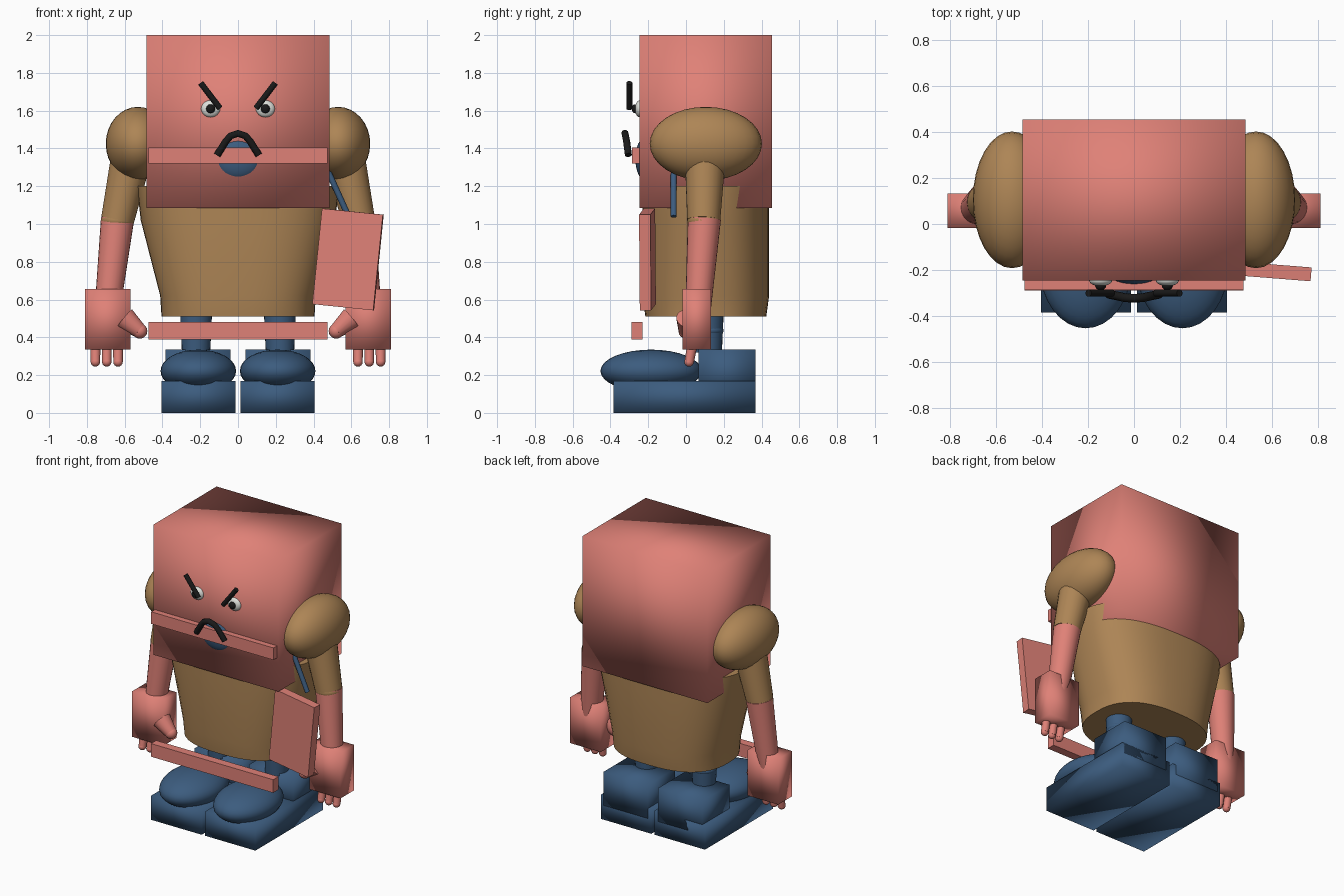
import bpy, bmesh, math
from mathutils import Vector, Matrix, Euler

if "Cube" in bpy.data.objects:
    bpy.data.objects.remove(bpy.data.objects["Cube"])


def material(name, rgb):
    m = bpy.data.materials.new(name)
    m.diffuse_color = (*rgb, 1)
    m.use_nodes = True
    m.node_tree.nodes["Principled BSDF"].inputs["Base Color"].default_value = m.diffuse_color
    return m


SALMON = material("salmon", (0.74, 0.22, 0.185))
BROWN = material("tan_brown", (0.42, 0.235, 0.092))
BLUE = material("denim_blue", (0.045, 0.107, 0.21))
WHITE = material("eye_white", (0.72, 0.74, 0.70))
BLACK = material("black", (0.010, 0.010, 0.010))


def finish(bm, name, mat, smooth=True):
    bmesh.ops.recalc_face_normals(bm, faces=bm.faces)
    for f in bm.faces:
        f.smooth = smooth
    me = bpy.data.meshes.new(name)
    bm.to_mesh(me)
    bm.free()
    me.materials.append(mat)
    ob = bpy.data.objects.new(name, me)
    bpy.context.collection.objects.link(ob)
    return ob


def box(name, mat, lo, hi, smooth=True, rot=(0, 0, 0)):
    lo, hi = Vector(lo), Vector(hi)
    bm = bmesh.new()
    bmesh.ops.create_cube(bm, size=1)
    bmesh.ops.transform(bm, verts=bm.verts, matrix=Matrix.LocRotScale(
        (lo + hi) / 2, Euler(rot), hi - lo))
    return finish(bm, name, mat, smooth)


def ball(name, mat, c, r, seg=32):
    bm = bmesh.new()
    bmesh.ops.create_uvsphere(bm, u_segments=seg, v_segments=seg // 2, radius=1)
    bmesh.ops.transform(bm, verts=bm.verts,
                        matrix=Matrix.LocRotScale(c, None, r))
    return finish(bm, name, mat)


def rod(name, mat, a, b, r1, r2, seg=24):
    a, b = Vector(a), Vector(b)
    bm = bmesh.new()
    bmesh.ops.create_cone(bm, cap_ends=True, segments=seg, radius1=r1,
                          radius2=r2, depth=(b - a).length)
    turn = (b - a).to_track_quat('Z', 'Y')
    bmesh.ops.transform(bm, verts=bm.verts, matrix=Matrix.LocRotScale(
        (a + b) / 2, turn, None))
    ob = finish(bm, name, mat)
    for p in ob.data.polygons:
        p.use_smooth = len(p.vertices) == 4
    return ob


def loft(name, mat, rings, cy, power, seg=48):
    """Stack of rounded-oval rings given as (z, half width, half depth)."""
    bm = bmesh.new()
    loops = []
    for z, rx, ry in rings:
        loop = []
        for i in range(seg):
            t = 2 * math.pi * i / seg
            c, s = math.cos(t), math.sin(t)
            x = math.copysign(abs(c) ** (2 / power), c) * rx
            y = math.copysign(abs(s) ** (2 / power), s) * ry
            loop.append(bm.verts.new((x, cy + y, z)))
        loops.append(loop)
    for lo, hi in zip(loops, loops[1:]):
        for i in range(seg):
            j = (i + 1) % seg
            bm.faces.new((lo[i], lo[j], hi[j], hi[i]))
    bm.faces.new(loops[0])
    bm.faces.new(loops[-1])
    ob = finish(bm, name, mat)
    for p in ob.data.polygons:
        p.use_smooth = len(p.vertices) == 4
    return ob


# Head and torso
box("head", SALMON, (-0.485, -0.245, 1.085), (0.485, 0.455, 2.0))
loft("torso", BROWN, [(0.51, 0.405, 0.32), (0.62, 0.412, 0.335),
                      (1.02, 0.515, 0.335), (1.2, 0.535, 0.335)], 0.105, 2.5)

# Face
box("lip_bar", SALMON, (-0.475, -0.285, 1.32), (0.475, -0.235, 1.405), False)
ball("lower_lip", BLUE, (0, -0.22, 1.345), (0.125, 0.048, 0.11))
curve = bpy.data.curves.new("frown", 'CURVE')
curve.dimensions = '3D'
curve.bevel_depth = 0.019
curve.bevel_resolution = 3
curve.use_fill_caps = True
path = [(-0.11, -0.305, 1.365), (-0.066, -0.314, 1.435), (-0.04, -0.32, 1.466),
        (0, -0.323, 1.48), (0.04, -0.32, 1.466), (0.066, -0.314, 1.435),
        (0.11, -0.305, 1.365)]
spline = curve.splines.new('POLY')
spline.points.add(len(path) - 1)
for pt, co in zip(spline.points, path):
    pt.co = (*co, 1)
curve.materials.append(BLACK)
bpy.context.collection.objects.link(bpy.data.objects.new("frown", curve))

# Items in front: low bar, tilted board and its strap
box("low_bar", SALMON, (-0.475, -0.288, 0.388), (0.475, -0.23, 0.48), False)
box("board", SALMON, (0.42, -0.234, 0.558), (0.745, -0.174, 1.067), False,
    (0, math.radians(5.8), math.radians(-4.5)))
rod("strap", BLUE, (0.44, -0.065, 1.36), (0.585, -0.065, 1.04), 0.016, 0.016, 12)

for s, side in ((-1, "left"), (1, "right")):
    def n(part):
        return side + "_" + part

    # Eye and brow
    ball(n("eye"), WHITE, (s * 0.145, -0.245, 1.61), (0.05, 0.025, 0.045), 24)
    ball(n("pupil"), BLACK, (s * 0.145, -0.268, 1.61), (0.024, 0.02, 0.024), 16)
    rod(n("brow"), BLACK, (s * 0.198, -0.30, 1.747), (s * 0.095, -0.30, 1.612),
        0.016, 0.016, 12)

    # Arm
    ball(n("shoulder"), BROWN, (s * 0.53, 0.105, 1.425), (0.17, 0.297, 0.195))
    rod(n("upper_arm"), BROWN, (s * 0.55, 0.103, 1.42), (s * 0.638, 0.094, 1.02),
        0.112, 0.088)
    ball(n("elbow"), BROWN, (s * 0.638, 0.094, 1.02), (0.088, 0.088, 0.055))
    rod(n("forearm"), SALMON, (s * 0.638, 0.097, 1.025), (s * 0.69, 0.065, 0.56),
        0.088, 0.068)

    # Hand with thumb and three fingers
    xs = sorted((s * 0.57, s * 0.81))
    box(n("hand"), SALMON, (xs[0], -0.018, 0.335), (xs[1], 0.132, 0.655))
    rod(n("thumb"), SALMON, (s * 0.60, 0.01, 0.50), (s * 0.522, 0.0, 0.435),
        0.062, 0.04, 16)
    ball(n("thumb_tip"), SALMON, (s * 0.52, 0.0, 0.433), (0.04, 0.04, 0.04), 16)
    for i in range(3):
        x = s * (0.635 + 0.06 * i)
        rod(n("finger_%d" % i), SALMON, (x, 0.035, 0.37), (x, 0.017, 0.27),
            0.027, 0.025, 16)
        ball(n("fingertip_%d" % i), SALMON, (x, 0.016, 0.27),
             (0.025, 0.025, 0.025), 16)

    # Leg and boot
    rod(n("leg"), BLUE, (s * 0.222, 0.115, 0.32), (s * 0.222, 0.115, 0.56),
        0.075, 0.086)
    ball(n("knee"), BLUE, (s * 0.222, 0.115, 0.435), (0.084, 0.084, 0.04))
    xs = sorted((s * 0.013, s * 0.405))
    box(n("sole"), BLUE, (xs[0], -0.385, 0), (xs[1], 0.367, 0.17))
    xs = sorted((s * 0.04, s * 0.385))
    box(n("heel"), BLUE, (xs[0], 0.065, 0.10), (xs[1], 0.367, 0.335))
    ball(n("toe"), BLUE, (s * 0.21, -0.185, 0.222), (0.2, 0.268, 0.113))
